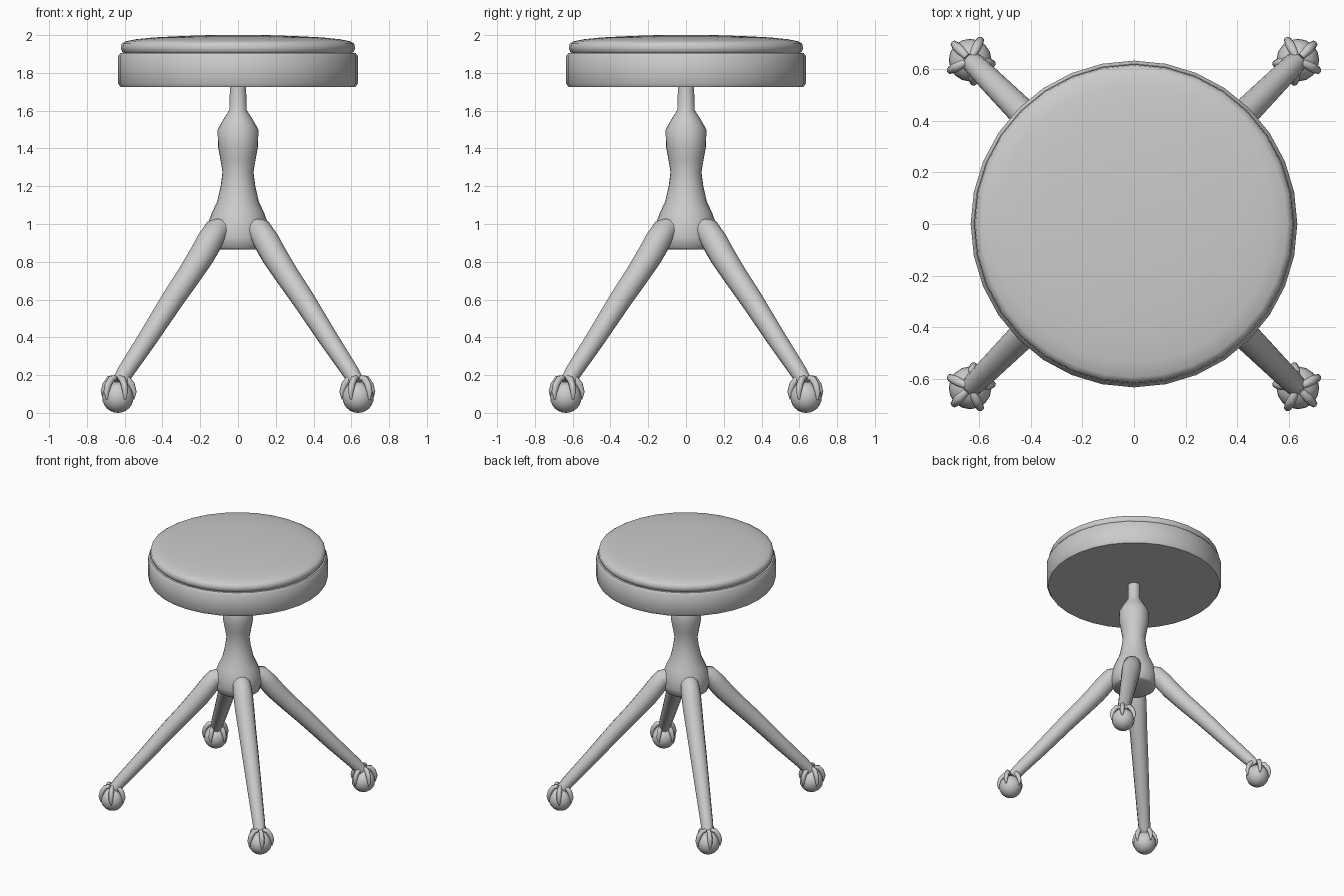
import bpy, bmesh, math
from mathutils import Vector

if "Cube" in bpy.data.objects:
    bpy.data.objects.remove(bpy.data.objects["Cube"])

grey = bpy.data.materials.new("light grey")
grey.diffuse_color = (0.6, 0.6, 0.6, 1)
grey.use_nodes = True
grey.node_tree.nodes["Principled BSDF"].inputs["Base Color"].default_value = grey.diffuse_color


def finish(bm, name, angle=40):
    bmesh.ops.recalc_face_normals(bm, faces=bm.faces)
    mesh = bpy.data.meshes.new(name)
    bm.to_mesh(mesh)
    bm.free()
    mesh.materials.append(grey)
    ob = bpy.data.objects.new(name, mesh)
    bpy.context.collection.objects.link(ob)
    bpy.ops.object.select_all(action='DESELECT')
    ob.select_set(True)
    bpy.context.view_layer.objects.active = ob
    bpy.ops.object.shade_smooth_by_angle(angle=math.radians(angle))
    return ob


def skin(bm, rings):
    """Bridge rings of points and cap both ends."""
    rows = [[bm.verts.new(p) for p in ring] for ring in rings]
    n = len(rows[0])
    for a, b in zip(rows, rows[1:]):
        for i in range(n):
            j = (i + 1) % n
            bm.faces.new((a[i], a[j], b[j], b[i]))
    bm.faces.new(rows[0][::-1])
    bm.faces.new(rows[-1])


def lathe(name, profile, sides, angle=40):
    bm = bmesh.new()
    skin(bm, [[(r * math.cos(math.tau * i / sides), r * math.sin(math.tau * i / sides), z)
               for i in range(sides)] for r, z in profile])
    return finish(bm, name, angle)


def tube(bm, path, direction, centre=(0, 0, 0), sides=12):
    """Sweep a circle along (distance, height, radius) points in a vertical plane."""
    out = Vector((math.cos(direction), math.sin(direction), 0))
    side = Vector((-out.y, out.x, 0))
    up = Vector((0, 0, 1))
    pts = [Vector(centre) + out * d + up * z for d, z, r in path]
    rings = []
    for k, p in enumerate(pts):
        t = (pts[min(k + 1, len(pts) - 1)] - pts[max(k - 1, 0)]).normalized()
        nrm = t.cross(side)
        rings.append([p + path[k][2] * (side * math.cos(math.tau * i / sides)
                                        + nrm * math.sin(math.tau * i / sides))
                      for i in range(sides)])
    skin(bm, rings)


# Seat base and cushion
lathe("seat_base", [(0.622, 1.725), (0.634, 1.745), (0.634, 1.89), (0.622, 1.906)], 32, 50)
lathe("seat_cushion", [(0.6, 1.9), (0.613, 1.912), (0.62, 1.93), (0.615, 1.955), (0.595, 1.967),
                       (0.54, 1.978), (0.44, 1.988), (0.3, 1.995), (0.15, 2.0), (0.02, 2.0)], 32, 60)

# Central column with hub
lathe("column", [(0.14, 0.865), (0.155, 0.875), (0.168, 0.93), (0.16, 1.0), (0.138, 1.06), (0.11, 1.12),
                 (0.092, 1.2), (0.082, 1.275), (0.093, 1.34), (0.106, 1.41), (0.108, 1.5),
                 (0.08, 1.55), (0.045, 1.605), (0.043, 1.73)], 24, 50)

# Four legs, each ending in a claw gripping a ball
leg_path = [(0.10, 0.975, 0.06), (0.165, 0.965, 0.066), (0.215, 0.905, 0.07), (0.27, 0.835, 0.069),
            (0.37, 0.725, 0.064), (0.49, 0.60, 0.06), (0.68, 0.39, 0.052), (0.84, 0.22, 0.045),
            (0.885, 0.165, 0.042)]
claw_path = [(0.02, 0.185, 0.014), (0.05, 0.18, 0.018), (0.073, 0.15, 0.018),
             (0.086, 0.11, 0.015), (0.083, 0.07, 0.005)]
BALL = 0.083
for q, where in enumerate(("back_right", "back_left", "front_left", "front_right")):
    a = math.radians(45 + 90 * q)
    foot = Vector((math.cos(a), math.sin(a), 0)) * 0.636 * math.sqrt(2)

    bm = bmesh.new()
    tube(bm, leg_path, a)
    finish(bm, where + "_leg", 50)

    bm = bmesh.new()
    bmesh.ops.create_uvsphere(bm, u_segments=16, v_segments=12, radius=BALL)
    bmesh.ops.translate(bm, verts=bm.verts, vec=foot + Vector((0, 0, BALL)))
    finish(bm, where + "_ball")

    bm = bmesh.new()
    for c in range(5):
        tube(bm, claw_path, a + math.tau * c / 5, foot, 8)
    finish(bm, where + "_claws", 60)
